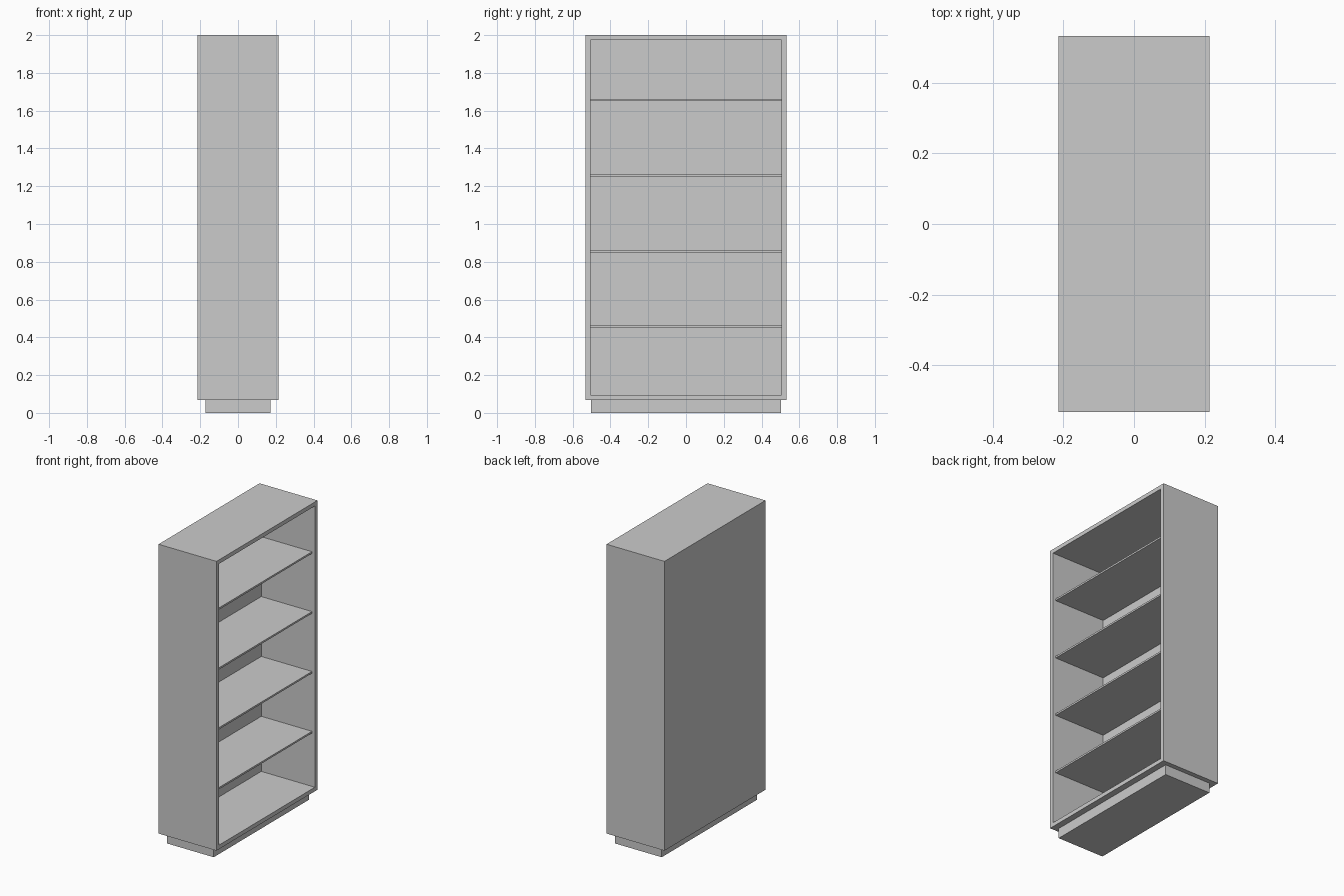
import bpy

cube = bpy.data.objects.get("Cube")
if cube:
    bpy.data.objects.remove(cube, do_unlink=True)

grey = bpy.data.materials.new("plain grey")
grey.use_nodes = True
COLOUR = (0.6, 0.6, 0.6, 1)
grey.diffuse_color = COLOUR
grey.node_tree.nodes["Principled BSDF"].inputs["Base Color"].default_value = COLOUR


def box(name, x, y, z):
    """Flat-sided box given as (min, max) on each axis."""
    spans = (x, y, z)
    bpy.ops.mesh.primitive_cube_add(size=1, location=[sum(s) / 2 for s in spans])
    obj = bpy.context.object
    obj.name = name
    obj.scale = [s[1] - s[0] for s in spans]
    bpy.ops.object.transform_apply(location=False, rotation=False, scale=True)
    obj.data.materials.append(grey)
    return obj


# Overall sizes: the case opens towards +x
DEPTH, WIDTH = 0.214, 0.533
BASE, TOP, BOARD = 0.067, 2.0, 0.027
BACK = -0.182
INNER = WIDTH - BOARD

# Case: one solid block hollowed out, so its rim is a single clean face
case = box("case", (-DEPTH, DEPTH), (-WIDTH, WIDTH), (BASE, TOP))
cutter = box("case_cutter", (BACK, DEPTH + 0.1), (-INNER, INNER),
             (BASE + BOARD, TOP - BOARD))
cutter.hide_render = True
cutter.hide_viewport = True
cutter.display_type = 'WIRE'
hollow = case.modifiers.new("hollow", 'BOOLEAN')
hollow.operation = 'DIFFERENCE'
hollow.solver = 'EXACT'
hollow.object = cutter

# Apply the cut and drop the helper
bpy.context.view_layer.objects.active = case
bpy.ops.object.modifier_apply(modifier=hollow.name)
bpy.data.objects.remove(cutter, do_unlink=True)

# Shelves, evenly spaced and set back from the rim
for i in range(4):
    top = 0.462 + 0.4 * i
    box(f"shelf_{i + 1}", (BACK, 0.193), (-INNER, INNER), (top - 0.012, top))

# Recessed plinth
box("plinth", (-0.172, 0.172), (-0.502, 0.502), (0, BASE))
